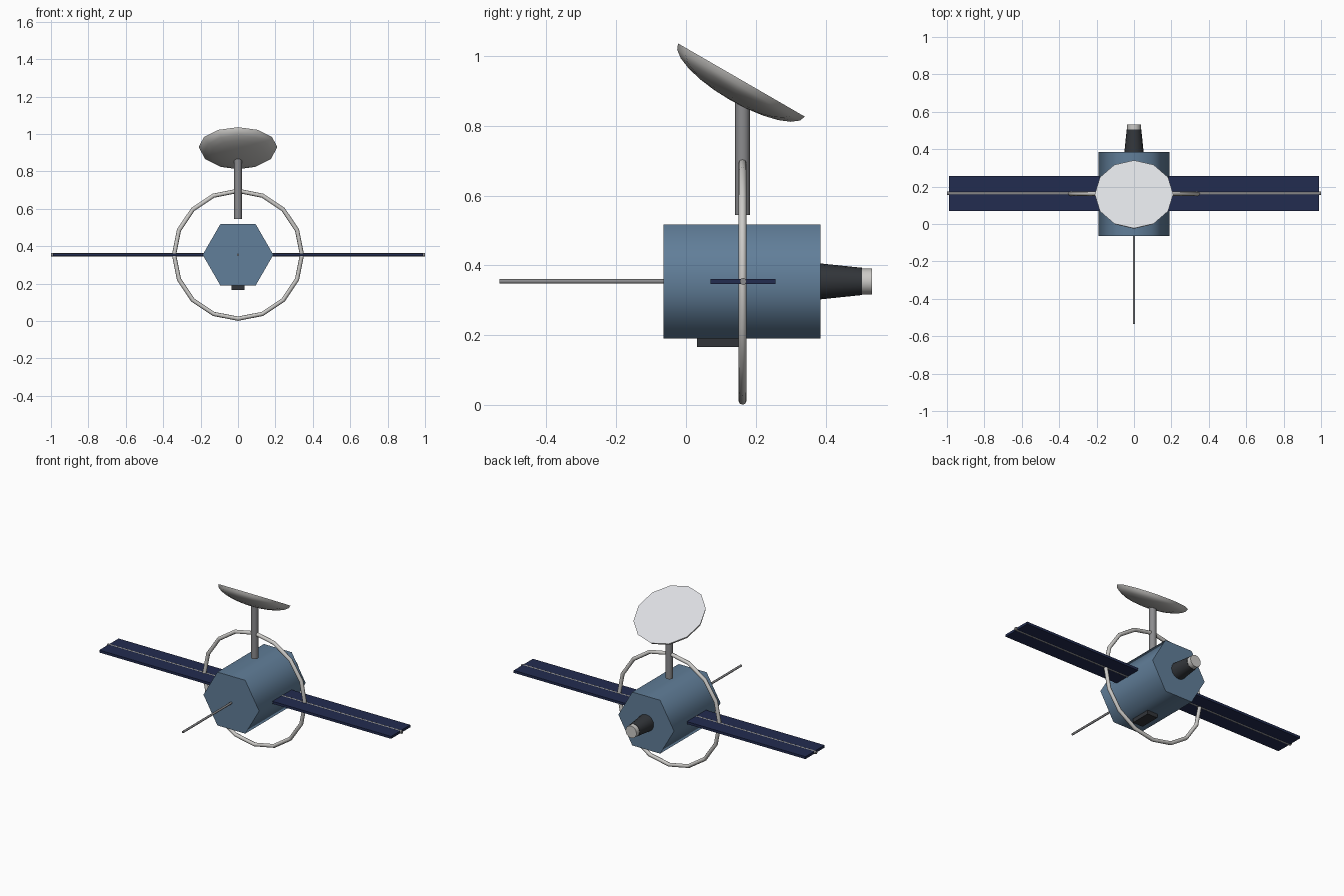
import bpy, bmesh, math
from mathutils import Matrix, Vector

cube = bpy.data.objects.get("Cube")
if cube:
    bpy.data.objects.remove(cube, do_unlink=True)

AXIS_Z, MID_Y = 0.354, 0.162


def material(name, rgb):
    m = bpy.data.materials.new(name)
    m.use_nodes = True
    color = (*rgb, 1)
    m.diffuse_color = color
    m.node_tree.nodes["Principled BSDF"].inputs["Base Color"].default_value = color
    return m


hull_blue = material("hull blue", (0.12, 0.21, 0.32))
panel_navy = material("panel navy", (0.016, 0.025, 0.08))
dark_grey = material("dark grey", (0.032, 0.036, 0.042))
mid_grey = material("mid grey", (0.26, 0.26, 0.27))
silver = material("silver", (0.6, 0.59, 0.57))
dish_white = material("dish white", (0.72, 0.73, 0.76))


def finish(obj, name, *mats):
    obj.name = name
    for m in mats:
        obj.data.materials.append(m)
    bpy.ops.object.select_all(action='DESELECT')
    obj.select_set(True)
    bpy.context.view_layer.objects.active = obj
    bpy.ops.object.shade_smooth_by_angle(angle=math.radians(65))
    return obj


def lathe(name, profile, sides, loc, rot, *mats):
    """Spin (radius, height) points about local z, starting on local x."""
    bm = bmesh.new()
    vs = [bm.verts.new((r, 0, h)) for r, h in profile]
    es = [bm.edges.new(pair) for pair in zip(vs, vs[1:])]
    bmesh.ops.spin(bm, geom=vs + es, cent=(0, 0, 0), axis=(0, 0, 1),
                   angle=math.tau, steps=sides, use_merge=True)
    bmesh.ops.remove_doubles(bm, verts=bm.verts, dist=1e-5)
    bmesh.ops.recalc_face_normals(bm, faces=bm.faces)
    mesh = bpy.data.meshes.new(name)
    bm.to_mesh(mesh)
    bm.free()
    obj = bpy.data.objects.new(name, mesh)
    bpy.context.collection.objects.link(obj)
    obj.location = loc
    obj.rotation_euler = [math.radians(a) for a in rot]
    return finish(obj, name, *mats)


def rod(r0, r1, start, end):
    return [(0, start), (r0, start), (r1, end), (0, end)]


def box(name, low, high, mat):
    low, high = Vector(low), Vector(high)
    mesh = bpy.data.meshes.new(name)
    bm = bmesh.new()
    bmesh.ops.create_cube(bm, size=1, matrix=Matrix.Translation((low + high) / 2)
                          @ Matrix.Diagonal((*(high - low), 1)))
    bm.to_mesh(mesh)
    bm.free()
    obj = bpy.data.objects.new(name, mesh)
    bpy.context.collection.objects.link(obj)
    return finish(obj, name, mat)


# Hexagonal body, engine, nozzle and nose antenna share the y axis
centre, along_y = (0, 0, AXIS_Z), (-90, 0, 0)
lathe("body", rod(0.189, 0.189, -0.065, 0.386), 6, centre, along_y, hull_blue)
lathe("engine", rod(0.052, 0.039, 0.38, 0.505), 16, centre, along_y, dark_grey)
lathe("nozzle", rod(0.037, 0.037, 0.5, 0.533), 16, centre, along_y, silver)
lathe("nose_antenna", rod(0.0065, 0.0065, -0.535, -0.06), 8, centre, along_y, mid_grey)

# Ring around the body
bpy.ops.mesh.primitive_torus_add(major_segments=16, minor_segments=8,
                                 major_radius=0.342, minor_radius=0.0115,
                                 location=(0, MID_Y, AXIS_Z), rotation=(math.pi / 2, 0, 0))
finish(bpy.context.object, "ring", silver)

# Solar panels and the spar through them
for side, name in ((1, "left_panel"), (-1, "right_panel")):
    x0, x1 = sorted((side * 0.185, side * 0.99))
    box(name, (x0, 0.07, AXIS_Z - 0.0075), (x1, 0.256, AXIS_Z + 0.0075), panel_navy)
lathe("panel_spar", rod(0.01, 0.01, -1, 1), 8, (0, MID_Y + 0.002, AXIS_Z), (0, 90, 0), mid_grey)

# Sensor box under the body
box("sensor_box", (-0.035, 0.032, 0.166), (0.035, 0.16, 0.2), dark_grey)

# Mast and tilted dish: half ellipsoid closed by a flat face
lathe("mast", rod(0.021, 0.021, 0.545, 0.88), 12, (0, MID_Y, 0), (0, 0, 0), mid_grey)
steps = 6
bowl = [(0.21 * math.sin(a), -0.066 * math.cos(a))
        for a in (i * math.pi / 2 / steps for i in range(steps + 1))]
dish = lathe("dish", bowl + [(0, 0)], 12, (0, 0.159, 0.931), (-30, 0, 0), silver, dish_white)
for face in dish.data.polygons:
    face.material_index = int(face.normal.z > 0.9)
